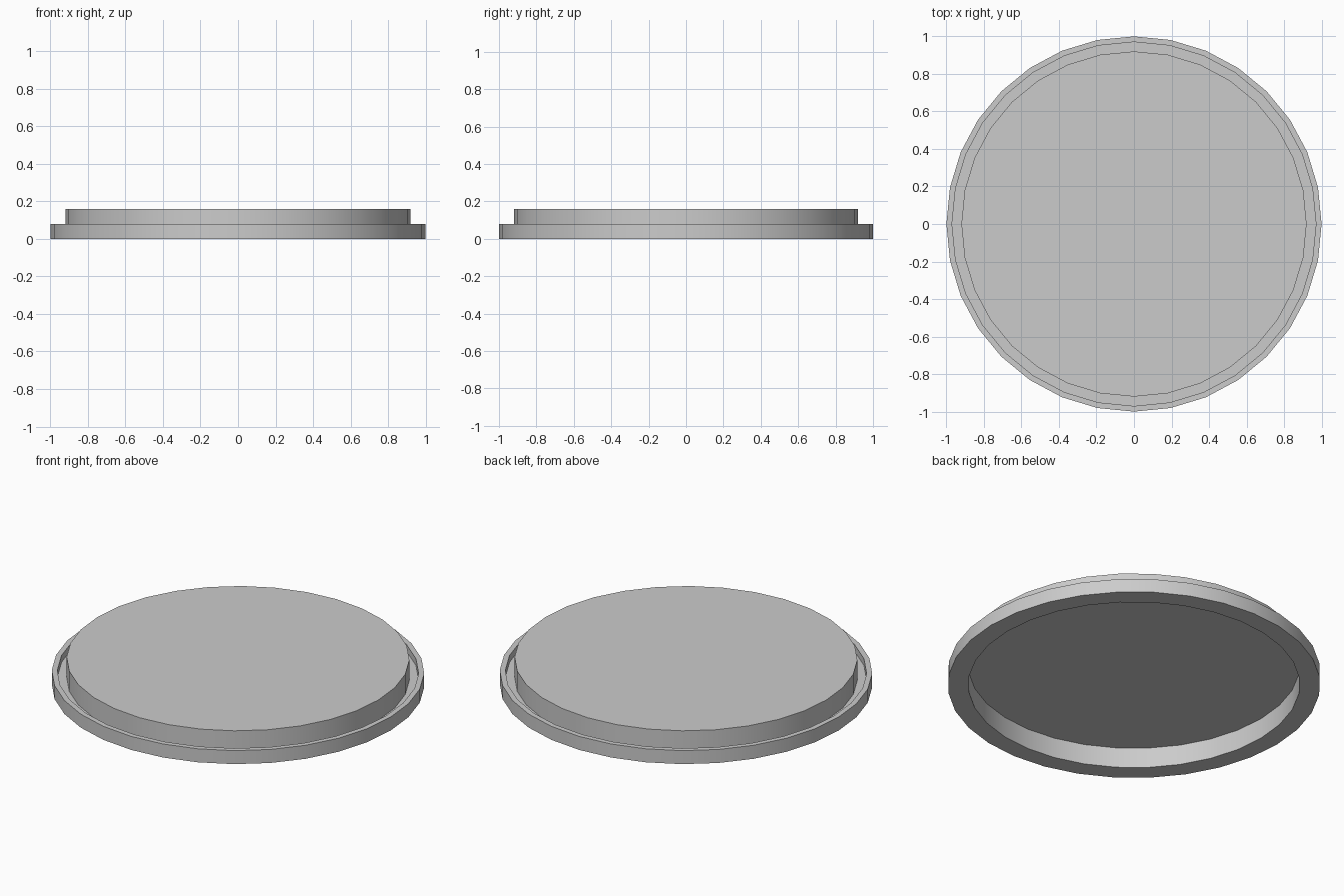
import bpy, bmesh, math

if "Cube" in bpy.data.objects:
    bpy.data.objects.remove(bpy.data.objects["Cube"])

SIDES = 32

# Half cross-section (radius, height), from top centre to underside centre
PROFILE = [
    (0.92, 0.16),   # raised top disc
    (0.92, 0.04),   # groove inner wall
    (0.97, 0.04),   # groove floor
    (0.97, 0.08),   # rim inner wall
    (1.00, 0.08),   # rim top
    (1.00, 0.00),   # rim outer wall
    (0.89, 0.00),   # underside flange
    (0.89, 0.12),   # hollow underside
]


def lathe(name, profile, sides):
    bm = bmesh.new()
    rings = []
    for r, z in profile:
        ring = []
        for i in range(sides):
            a = 2 * math.pi * i / sides
            ring.append(bm.verts.new((r * math.cos(a), r * math.sin(a), z)))
        rings.append(ring)
    for upper, lower in zip(rings, rings[1:]):
        for i in range(sides):
            j = (i + 1) % sides
            bm.faces.new((upper[i], lower[i], lower[j], upper[j]))
    # Closing discs: top plate and recess ceiling
    bm.faces.new(rings[0])
    bm.faces.new(rings[-1][::-1])
    bmesh.ops.recalc_face_normals(bm, faces=bm.faces)
    mesh = bpy.data.meshes.new(name)
    bm.to_mesh(mesh)
    bm.free()
    obj = bpy.data.objects.new(name, mesh)
    bpy.context.collection.objects.link(obj)
    return obj


# Round lid with a grooved rim
lid = lathe("round_lid", PROFILE, SIDES)
bpy.context.view_layer.objects.active = lid
lid.select_set(True)
bpy.ops.object.shade_smooth_by_angle(angle=math.radians(30))
